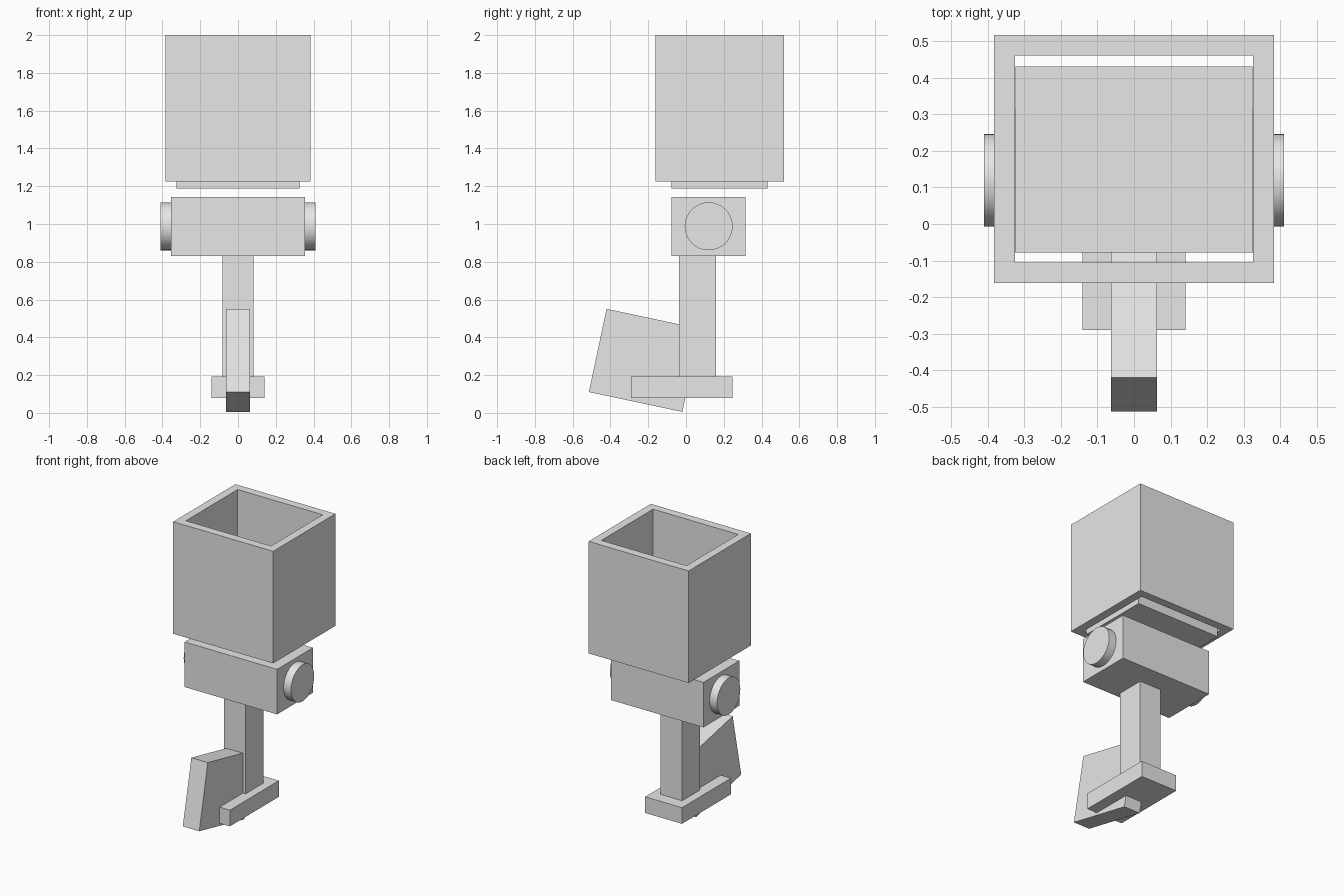
import bpy
import bmesh
from math import radians
from mathutils import Matrix

cube = bpy.data.objects.get("Cube")
if cube:
    bpy.data.objects.remove(cube, do_unlink=True)

grey = bpy.data.materials.new("light_grey")
grey.use_nodes = True
grey.diffuse_color = (0.8, 0.8, 0.8, 1)
grey.node_tree.nodes["Principled BSDF"].inputs["Base Color"].default_value = grey.diffuse_color


def finish(name, bm):
    bmesh.ops.recalc_face_normals(bm, faces=bm.faces)
    mesh = bpy.data.meshes.new(name)
    bm.to_mesh(mesh)
    bm.free()
    mesh.materials.append(grey)
    obj = bpy.data.objects.new(name, mesh)
    bpy.context.collection.objects.link(obj)
    return obj


def box(name, width, y, z, tilt=0):
    """Box centred on x, spanning the y and z ranges, tilted about its centre."""
    bm = bmesh.new()
    size = Matrix.Diagonal((width, y[1] - y[0], z[1] - z[0], 1))
    bmesh.ops.create_cube(bm, size=1, matrix=size)
    obj = finish(name, bm)
    obj.location = (0, sum(y) / 2, sum(z) / 2)
    obj.rotation_euler.x = radians(tilt)
    return obj


def square_tube(name, width, y, z, wall):
    """Rectangular sleeve, open at both ends."""
    bm = bmesh.new()

    def ring(inset, height):
        h, a, b = width / 2 - inset, y[0] + inset, y[1] - inset
        return [bm.verts.new((px, py, height))
                for px, py in ((-h, a), (h, a), (h, b), (-h, b))]

    rings = [ring(0, z[0]), ring(0, z[1]), ring(wall, z[1]), ring(wall, z[0])]
    for r in range(4):
        lower, upper = rings[r], rings[(r + 1) % 4]
        for i in range(4):
            j = (i + 1) % 4
            bm.faces.new((lower[i], lower[j], upper[j], upper[i]))
    return finish(name, bm)


# Open container and its loose floor plate
square_tube("container_walls", 0.766, (-0.162, 0.518), (1.224, 2.0), 0.057)
box("container_floor", 0.65, (-0.078, 0.432), (1.187, 1.25))

# Hinge block with a round axle showing at both ends
box("hinge_block", 0.708, (-0.078, 0.314), (0.831, 1.143))
bm = bmesh.new()
bmesh.ops.create_cone(bm, cap_ends=True, segments=32, radius1=0.127, radius2=0.127,
                      depth=0.822, matrix=Matrix.Rotation(radians(90), 4, "Y"))
axle = finish("axle", bm)
axle.location = (0, 0.12, 0.988)
bpy.ops.object.select_all(action="DESELECT")
axle.select_set(True)
bpy.context.view_layer.objects.active = axle
bpy.ops.object.shade_smooth_by_angle(angle=radians(30))

# Post, foot and the tilted fin at the front
box("post", 0.166, (-0.036, 0.16), (0.19, 0.831))
box("foot", 0.282, (-0.29, 0.245), (0.08, 0.192))
box("front_fin", 0.126, (-0.473, 0.033), (0.053, 0.503), tilt=-12)
